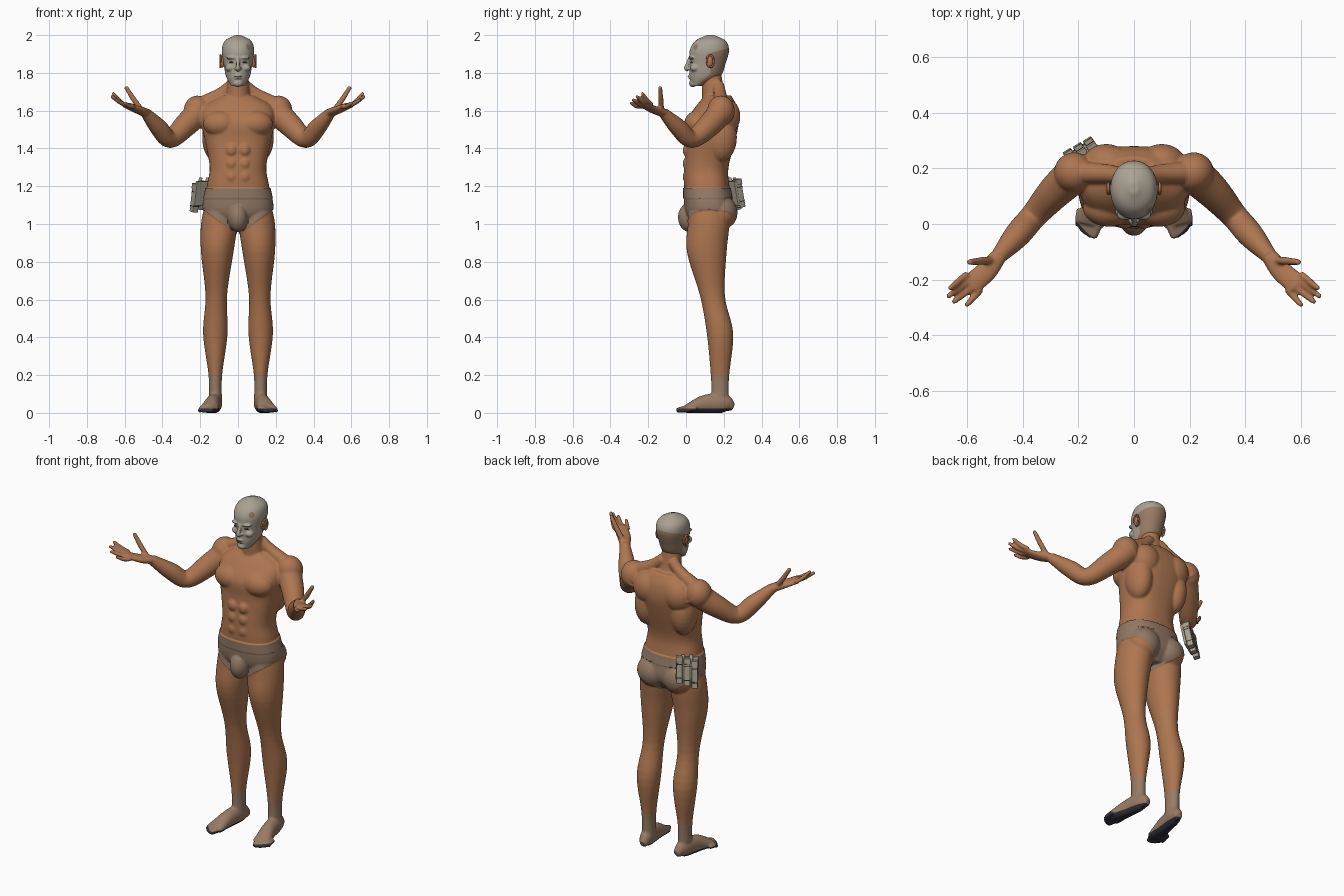
import bpy, bmesh, math
from mathutils import Vector, Matrix

cube = bpy.data.objects.get("Cube")
if cube:
    bpy.data.objects.remove(cube)

UP, SIDE = Vector((0, 0, 1)), Vector((1, 0, 0))


def material(name, *rgb):
    mat = bpy.data.materials.new(name)
    mat.use_nodes = True
    mat.diffuse_color = (*rgb, 1)
    shader = next(n for n in mat.node_tree.nodes if n.type == 'BSDF_PRINCIPLED')
    shader.inputs["Base Color"].default_value = (*rgb, 1)
    shader.inputs["Roughness"].default_value = .8
    return mat


SKIN = material("warm skin", .42, .18, .08)
PALE = material("pale grey scalp", .4, .36, .29)
TAN = material("dull tan", .31, .2, .13)
CLOTH = material("brown cloth", .29, .19, .13)
SOLE = material("dark sole", .03, .03, .04)
CANVAS = material("canvas", .37, .33, .25)
DARK = material("dark trim", .07, .06, .05)


def smooth_path(points, steps):
    """Catmull-Rom points through the given position and radius tuples."""
    points = [Vector(point) for point in points]
    first, last = points[0], points[-1]
    points = [2 * first - points[1], *points, 2 * last - points[-2]]
    path = []
    for a, b, c, d in zip(points, points[1:], points[2:], points[3:]):
        for step in range(steps):
            t = step / steps
            path.append(b + t / 2 * (c - a + t * (2 * a - 5 * b + 4 * c - d)
                                     + t * t * (3 * b - a - 3 * c + d)))
    return path + [last]


def tube(bm, points, side=SIDE, up=None, power=2, mirror=1, steps=5, segments=32):
    """Closed smooth tube; each point is x, y, z, radius and optional depth radius."""
    path = smooth_path(points, steps)
    rings = []
    for i, point in enumerate(path):
        before, after = path[max(i - 1, 0)], path[min(i + 1, len(path) - 1)]
        axis = up or (Vector(after[:3]) - Vector(before[:3])).normalized()
        u = (side - axis * side.dot(axis)).normalized()
        v = axis.cross(u)
        ring = []
        for k in range(segments):
            angle = math.tau * k / segments
            cos, sin = (math.copysign(abs(value) ** (2 / power), value)
                        for value in (math.cos(angle), math.sin(angle)))
            co = Vector(point[:3]) + u * cos * point[3] + v * sin * point[-1]
            ring.append(bm.verts.new((co.x * mirror, co.y, co.z)))
        rings.append(ring)
    for low, high in zip(rings, rings[1:]):
        for k in range(segments):
            bm.faces.new((low[k - 1], low[k], high[k], high[k - 1]))
    bm.faces.new(rings[0])
    bm.faces.new(rings[-1])


def column(bm, rows, power):
    """Upright form from rows of height, front, back and half width."""
    tube(bm, [(0, (front + back) / 2, z, width, (back - front) / 2)
              for z, front, back, width in rows], up=UP, power=power, segments=40)


def ball(bm, centre, radii, mirror=1):
    x, y, z = centre
    matrix = Matrix.Translation((x * mirror, y, z)) @ Matrix.Diagonal((*radii, 1))
    bmesh.ops.create_uvsphere(bm, u_segments=24, v_segments=14, radius=1, matrix=matrix)


def digit(bm, root, tip, bend, radius, mirror):
    """Rounded finger or toe with a slight bend at the middle."""
    root, tip = Vector(root), Vector(tip)
    middle = (root + tip) / 2 + UP * bend
    end = radius * .8
    tube(bm, [(*root, radius), (*middle, radius), (*tip, end)],
         side=Vector((.3, .9, .2)), mirror=mirror, segments=12)
    ball(bm, tip, (end, end, end), mirror)


def make_object(name, bm, *materials, smooth=True):
    bmesh.ops.recalc_face_normals(bm, faces=bm.faces[:])
    mesh = bpy.data.meshes.new(name)
    bm.to_mesh(mesh)
    bm.free()
    obj = bpy.data.objects.new(name, mesh)
    bpy.context.scene.collection.objects.link(obj)
    for mat in materials:
        mesh.materials.append(mat)
    for face in mesh.polygons:
        face.use_smooth = smooth
    return obj


def fuse(name, bm, voxel, *materials):
    """Melt overlapping parts into one skin and open it for painting."""
    obj = make_object(name, bm)
    remesh = obj.modifiers.new("fuse", 'REMESH')
    remesh.mode, remesh.voxel_size = 'VOXEL', voxel
    soften = obj.modifiers.new("soften", 'SMOOTH')
    soften.factor, soften.iterations = .5, 5
    bpy.context.view_layer.update()
    graph = bpy.context.evaluated_depsgraph_get()
    mesh = bpy.data.meshes.new_from_object(obj.evaluated_get(graph))
    obj.modifiers.clear()
    obj.data = mesh
    mesh.materials.clear()
    for mat in materials:
        mesh.materials.append(mat)
    fused = bmesh.new()
    fused.from_mesh(mesh)
    return obj, fused


def cut(bm, point, normal):
    bmesh.ops.bisect_plane(bm, geom=[*bm.verts, *bm.edges, *bm.faces], dist=1e-6,
                           plane_co=point, plane_no=normal)


def paint(bm, rule):
    for face in bm.faces:
        face.smooth = True
        face.material_index = rule(face.calc_center_median())
    bm.normal_update()


# Torso and neck
body = bmesh.new()
column(body, [(.98, .06, .2, .06), (1.06, 0, .25, .18), (1.2, -.01, .23, .165),
              (1.3, -.01, .225, .15), (1.44, 0, .26, .175), (1.54, 0, .28, .195),
              (1.62, .05, .27, .185), (1.68, .1, .24, .09)], power=2.4)
tube(body, [(0, .16, 1.62, .075), (0, .145, 1.7, .06), (0, .13, 1.83, .05)], up=UP)
ball(body, (0, .02, 1.035), (.05, .06, .075))

for s in (1, -1):
    # Chest, shoulder, back, seat and belly muscles
    ball(body, (.09, .06, 1.53), (.095, .07, .07), s)
    ball(body, (.215, .185, 1.6), (.073, .073, .08), s)
    ball(body, (.12, .185, 1.46), (.07, .085, .13), s)
    ball(body, (.1, .22, 1.57), (.085, .068, .09), s)
    ball(body, (.085, .185, 1.06), (.09, .085, .09), s)
    for row in range(3):
        ball(body, (.034, .012, 1.25 + row * .07), (.034, .03, .036), s)
    tube(body, [(.03, .17, 1.74, .03), (.09, .18, 1.69, .033), (.18, .185, 1.64, .04)], mirror=s,
         side=Vector((0, 1, 0)))
    # Leg
    tube(body, [(.12, .18, .06, .035, .045), (.12, .18, .2, .036, .049), (.12, .18, .42, .065, .07),
                (.115, .14, .62, .057, .066), (.11, .11, .85, .086, .105),
                (.1, .12, 1, .096, .11), (.1, .12, 1.1, .075, .1)], up=UP, mirror=s)
    # Foot, with toes fanned from large to small
    tube(body, [(.11, .25, .03, .02, .02), (.12, .2, .05, .037, .05), (.135, .1, .045, .04, .05),
                (.155, 0, .02, .052, .022)], mirror=s)
    for toe in range(5):
        t = toe / 4
        size = .018 - .006 * math.sqrt(t)
        digit(body, (.12 + .075 * t, .03 + .025 * t, .02),
              (.143 + .06 * t, .04 * (t * t - 1), size * .8), .004, size, s)
    # Arm and palm
    across = Vector((.7, .7, 0))
    tube(body, [(.19, .2, 1.61, .07), (.28, .12, 1.52, .062), (.36, .03, 1.45, .048),
                (.42, -.04, 1.51, .047), (.49, -.12, 1.59, .028)], side=across, mirror=s)
    tube(body, [(.49, -.12, 1.59, .03, .024), (.53, -.17, 1.605, .038, .02),
                (.59, -.22, 1.63, .04, .014)], side=across, mirror=s)
    # Fingers fanned from index to little, then the thumb
    for finger in range(4):
        t = finger / 3
        root = Vector((.6, -.18, 1.63)).lerp(Vector((.55, -.235, 1.62)), t)
        tip = Vector((.66, -.23, 1.69)).lerp(Vector((.6, -.29, 1.64)), t)
        tip += Vector((.03, -.01, 0)) * math.sin(math.pi * t)
        digit(body, root, tip, -.006, .0125, s)
    digit(body, (.515, -.13, 1.61), (.59, -.137, 1.72), -.005, .0145, s)

figure, bm = fuse("body", body, .006, SKIN, CLOTH, TAN, SOLE)
for vert in bm.verts:
    vert.co.z = max(vert.co.z, 0)

# Painted regions of the body: soles, feet, briefs
SOLE_TOP, ANKLE, WAIST, BAND = .022, .2, 1.19, 1.137
CROTCH, LEG_SLOPE = .945, .72
for height in (SOLE_TOP, ANKLE, BAND, WAIST):
    cut(bm, UP * height, UP)
for s in (1, -1):
    cut(bm, UP * CROTCH, UP - SIDE * LEG_SLOPE * s)


def body_rule(c):
    if c.z < ANKLE:
        return 3 if c.z < SOLE_TOP else 2
    return int(CROTCH + LEG_SLOPE * abs(c.x) < c.z < WAIST)


paint(bm, body_rule)
# Briefs stand slightly proud, with a thicker waistband
cloth = {vert for face in bm.faces if face.material_index == 1 for vert in face.verts}
for vert in cloth:
    vert.co += vert.normal * (.006 if vert.co.z > BAND - .001 else .003)
bm.to_mesh(figure.data)
bm.free()

# Head, nose, lips, chin, brows and cheeks
head = bmesh.new()
column(head, [(1.73, .03, .09, .035), (1.78, .02, .18, .063), (1.85, .02, .21, .076),
              (1.92, .02, .228, .085), (1.97, .05, .21, .07), (2, .11, .15, .015)], power=2.1)
tube(head, [(0, .022, 1.88, .01), (0, .008, 1.845, .01), (0, .001, 1.825, .012), (0, .014, 1.815, .01)])
ball(head, (0, .036, 1.745), (.026, .02, .02))
for lip in (1.786, 1.773):
    ball(head, (0, .023, lip), (.02, .012, .006))
for s in (1, -1):
    ball(head, (.032, .034, 1.88), (.03, .02, .009), s)
    ball(head, (.042, .047, 1.826), (.026, .026, .02), s)
    ball(head, (.013, .014, 1.823), (.008, .011, .007), s)
skull, bm = fuse("head", head, .004, PALE, TAN, SKIN)

# Painted regions of the head: pale face and cap, tan back, skin under the jaw
CHIN, JAW = Vector((0, .03, 1.715)), Vector((0, -.8, 1))
CAP, CAP_TILT = Vector((0, .2, 1.925)), Vector((0, -.3, 1))
EAR_LINE, NAPE = .13, 1.77
cut(bm, CHIN, JAW)
cut(bm, CAP, CAP_TILT)
cut(bm, (0, EAR_LINE, 0), (0, 1, 0))
cut(bm, UP * NAPE, UP)


def head_rule(c):
    if (c - Vector((.06, .045, 1.94))).length < .018:
        return 1
    if c.y > EAR_LINE:
        return 2 if c.z < NAPE else int((c - CAP).dot(CAP_TILT) < 0)
    return 0 if (c - CHIN).dot(JAW) > 0 else 2


paint(bm, head_rule)
bm.to_mesh(skull.data)
bm.free()

# Ears, eyes and mouth line
ears, face_lines = bmesh.new(), bmesh.new()
for s in (1, -1):
    ball(ears, (.083, .125, 1.86), (.014, .019, .032), s)
    arc = [k * math.pi / 5 - 1.7 for k in range(9)]
    tube(ears, [(.093, .128 + .019 * math.cos(a), 1.862 + .032 * math.sin(a), .005) for a in arc],
         mirror=s, segments=10)
    ball(face_lines, (.033, .03, 1.856), (.015, .007, .004), s)
ball(face_lines, (0, .013, 1.78), (.019, .005, .0015))
make_object("ears", ears, SKIN)
make_object("eyes_and_mouth", face_lines, DARK)

# Hip pouches: local x runs along the hip, local y points away from it
place = (Matrix.Translation((-.183, .25, 1.16)) @ Matrix.Rotation(math.radians(33), 4, 'Z')
         @ Matrix.Rotation(.2, 4, 'X'))


def boxes(name, centres, size, mat):
    bm = bmesh.new()
    for centre in centres:
        matrix = place @ Matrix.Translation(centre) @ Matrix.Diagonal((*size, 1))
        bmesh.ops.create_cube(bm, size=1, matrix=matrix)
    bevel = make_object(name, bm, mat, smooth=False).modifiers.new("bevel", 'BEVEL')
    bevel.width, bevel.segments = .003, 2


def slots(height):
    return [(x, .01, height + .3 * x) for x in (-.042, 0, .042)]


boxes("pouch_backing", [(0, -.014, .005)], (.125, .014, .13), CANVAS)
boxes("pouches", slots(-.02), (.033, .034, .135), CANVAS)
boxes("pouch_lids", slots(.05), (.037, .04, .03), CANVAS)
boxes("pouch_straps", slots(-.055) + slots(.022), (.035, .037, .007), DARK)
tools = bmesh.new()
for x in (-.022, .022):
    tube(tools, [(*(place @ Vector((x, .01, z))), .009) for z in (-.07, .085)], segments=12)
make_object("pouch_tools", tools, CANVAS)
